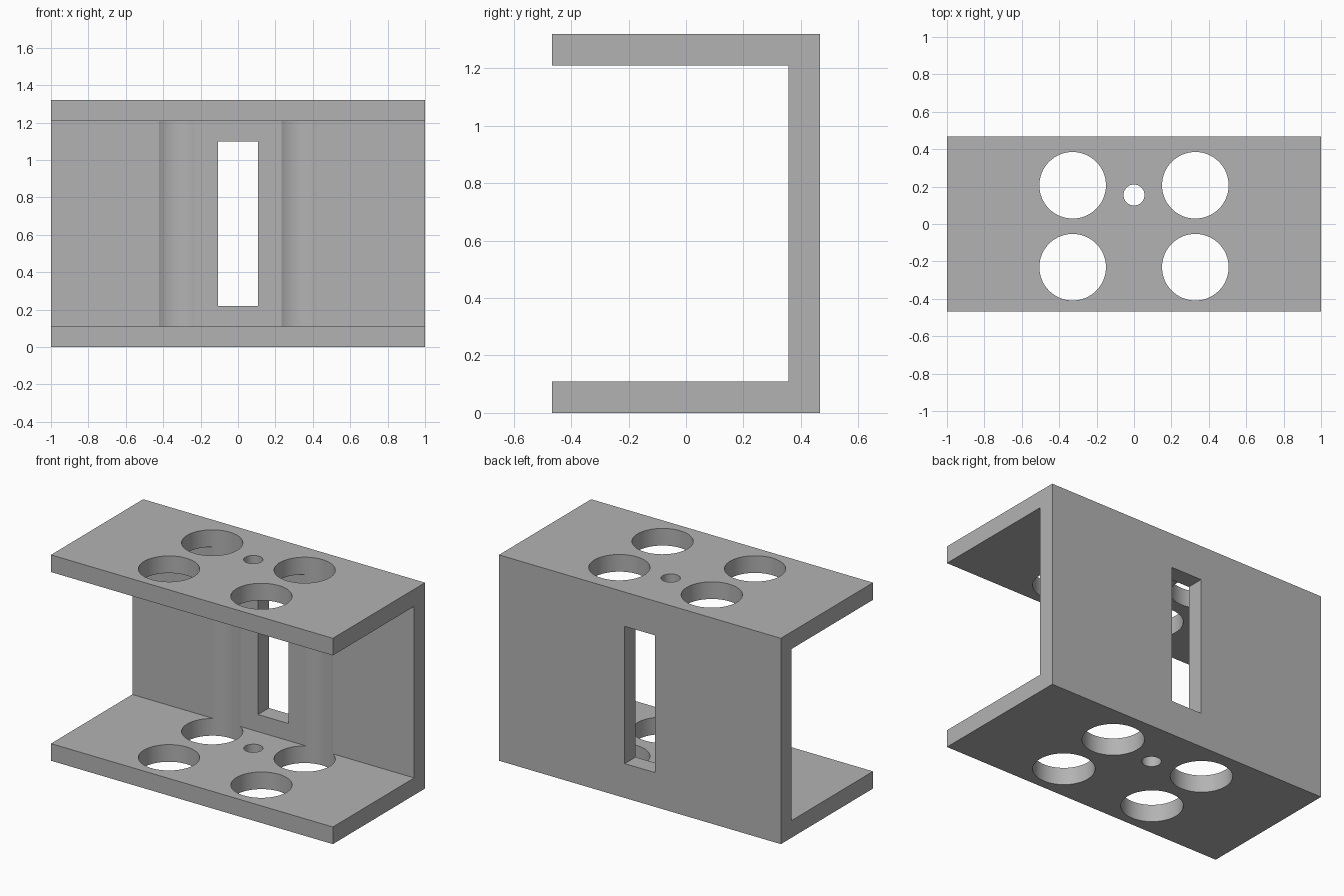
import bpy
import bmesh
from mathutils import Matrix, Vector

default = bpy.data.objects.get("Cube")
if default:
    bpy.data.objects.remove(default, do_unlink=True)

LENGTH, DEPTH, HEIGHT, WALL = 2.0, 0.934, 1.32, 0.11

metal = bpy.data.materials.new("plain grey")
metal.use_nodes = True
grey = (0.45, 0.45, 0.45, 1)
metal.diffuse_color = grey
metal.node_tree.nodes["Principled BSDF"].inputs["Base Color"].default_value = grey


def add_object(name, bm):
    bmesh.ops.recalc_face_normals(bm, faces=bm.faces)
    mesh = bpy.data.meshes.new(name)
    bm.to_mesh(mesh)
    bm.free()
    mesh.materials.append(metal)
    obj = bpy.data.objects.new(name, mesh)
    bpy.context.collection.objects.link(obj)
    return obj


def cut(target, cutter):
    # Apply an exact difference, then discard the cutter
    cutter.hide_render = True
    mod = target.modifiers.new("cut", "BOOLEAN")
    mod.operation, mod.solver, mod.object = "DIFFERENCE", "EXACT", cutter
    bpy.ops.object.select_all(action="DESELECT")
    bpy.context.view_layer.objects.active = target
    target.select_set(True)
    bpy.ops.object.modifier_apply(modifier=mod.name)
    bpy.data.objects.remove(cutter, do_unlink=True)


def drill(target, x, y, radius):
    bm = bmesh.new()
    bmesh.ops.create_cone(bm, cap_ends=True, segments=64, radius1=radius,
                          radius2=radius, depth=HEIGHT + 0.4,
                          matrix=Matrix.Translation((x, y, HEIGHT / 2)))
    cut(target, add_object("hole_cutter", bm))


# Channel bracket: C profile swept along x
front, back, inner = -DEPTH / 2, DEPTH / 2, DEPTH / 2 - WALL
profile = [(front, 0), (back, 0), (back, HEIGHT), (front, HEIGHT),
           (front, HEIGHT - WALL), (inner, HEIGHT - WALL),
           (inner, WALL), (front, WALL)]
bm = bmesh.new()
face = bm.faces.new([bm.verts.new((-LENGTH / 2, y, z)) for y, z in profile])
sweep = bmesh.ops.extrude_face_region(bm, geom=[face])
bmesh.ops.translate(bm, vec=Vector((LENGTH, 0, 0)),
                    verts=[v for v in sweep["geom"] if isinstance(v, bmesh.types.BMVert)])
bracket = add_object("channel_bracket", bm)

# Large holes through both flanges; the rear pair grooves the back wall
for x in (-0.328, 0.328):
    for y in (-0.231, 0.207):
        drill(bracket, x, y, 0.178)

# Small centre hole
drill(bracket, 0, 0.155, 0.056)

# Upright slot in the back wall
bm = bmesh.new()
bmesh.ops.create_cube(bm, size=1, matrix=Matrix.Translation((0, back, HEIGHT / 2))
                      @ Matrix.Diagonal((0.216, 0.4, 0.88, 1)))
cut(bracket, add_object("slot_cutter", bm))

bpy.ops.object.shade_smooth_by_angle(angle=0.5)
